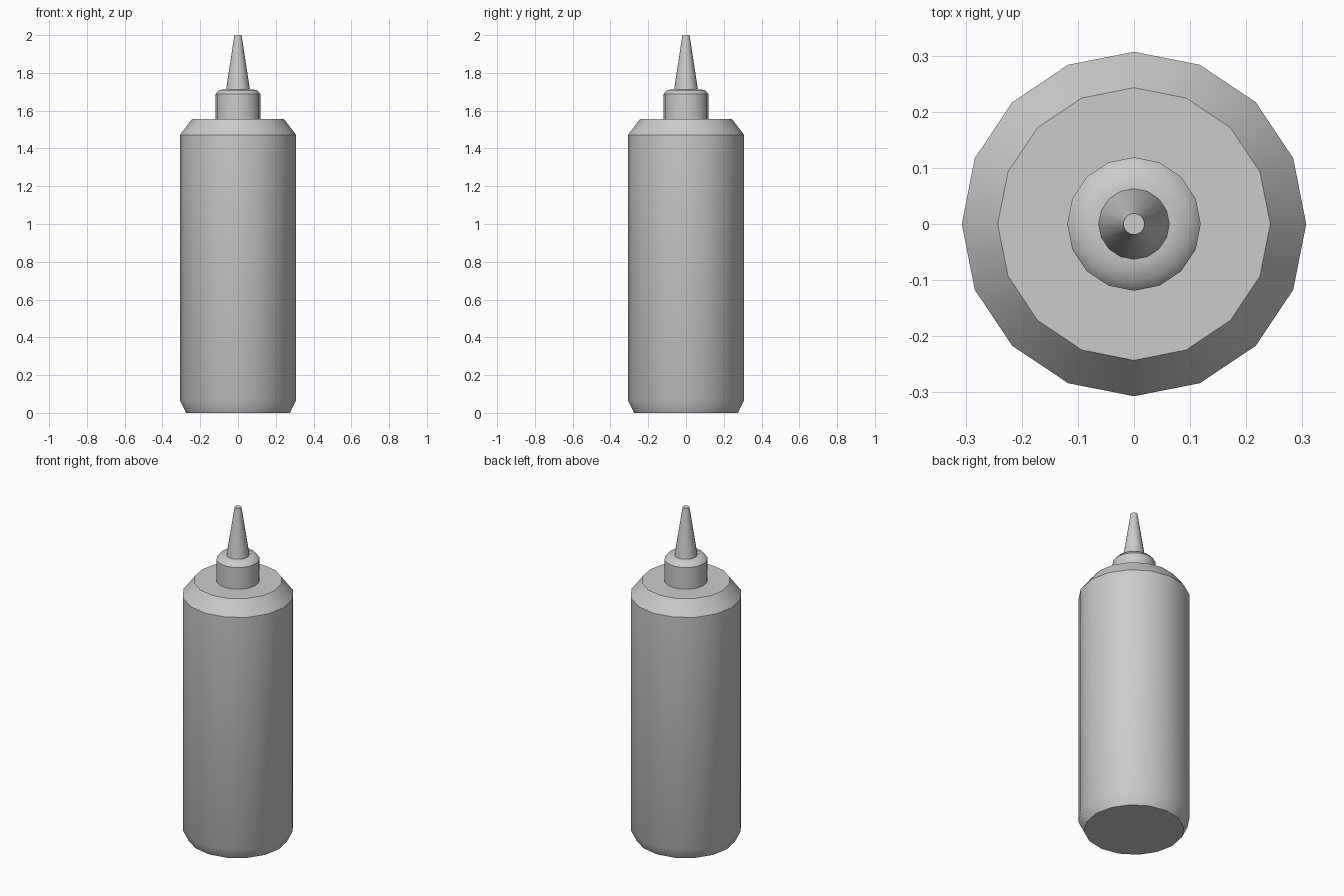
import bpy, bmesh
from math import pi, cos, sin

if "Cube" in bpy.data.objects:
    bpy.data.objects.remove(bpy.data.objects["Cube"])

SIDES = 16


def lathe(name, profile, sharp):
    """Revolve (radius, z) points around z; sharp lists the creased ring indices."""
    bm = bmesh.new()
    rings = [[bm.verts.new((r * cos(2 * pi * i / SIDES), r * sin(2 * pi * i / SIDES), z))
              for i in range(SIDES)] for r, z in profile]
    for low, high in zip(rings, rings[1:]):
        for i in range(SIDES):
            j = (i + 1) % SIDES
            bm.faces.new((low[i], low[j], high[j], high[i])).smooth = True
    bm.faces.new(rings[0][::-1])
    bm.faces.new(rings[-1])
    for k in sharp:
        for i in range(SIDES):
            bm.edges.get((rings[k][i], rings[k][(i + 1) % SIDES])).smooth = False
    mesh = bpy.data.meshes.new(name)
    bm.to_mesh(mesh)
    bm.free()
    obj = bpy.data.objects.new(name, mesh)
    bpy.context.collection.objects.link(obj)
    return obj


# Bottle body with chamfered base and sloping shoulder
lathe("bottle_body", [(0.275, 0), (0.307, 0.065), (0.307, 1.472), (0.243, 1.556)], (0, 2, 3))

# Screw cap with softened top rim
lathe("cap", [(0.119, 1.556), (0.119, 1.687), (0.10, 1.71), (0.063, 1.712)], (0, 1, 3))

# Tapered nozzle
lathe("nozzle", [(0.063, 1.712), (0.019, 2.0)], (0, 1))
